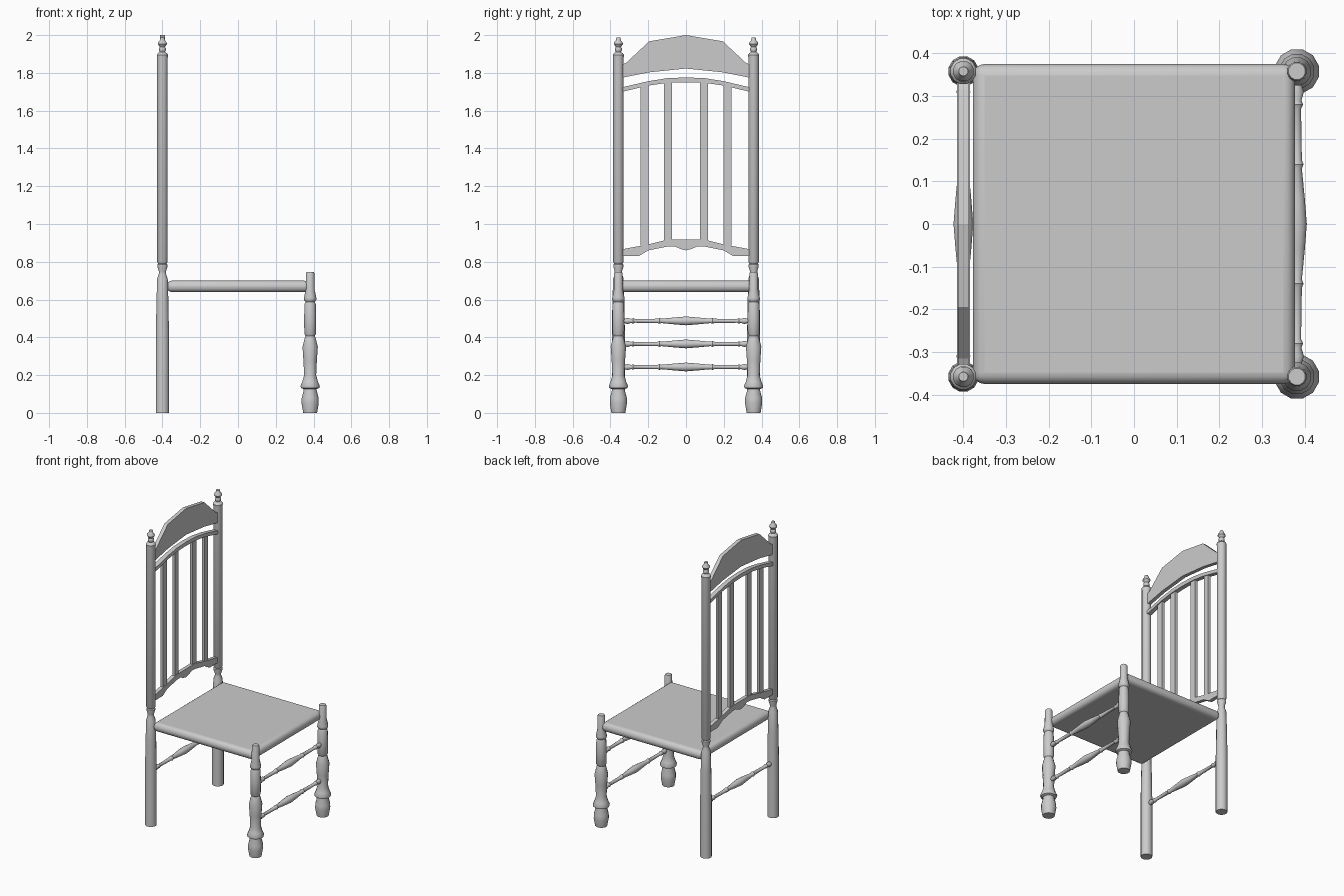
import bpy, bmesh, math
from mathutils import Vector, Matrix

if "Cube" in bpy.data.objects:
    bpy.data.objects.remove(bpy.data.objects["Cube"])


def finish(name, bm, smooth=None):
    bmesh.ops.recalc_face_normals(bm, faces=bm.faces)
    me = bpy.data.meshes.new(name)
    bm.to_mesh(me)
    bm.free()
    ob = bpy.data.objects.new(name, me)
    bpy.context.collection.objects.link(ob)
    if smooth:
        bpy.ops.object.select_all(action='DESELECT')
        ob.select_set(True)
        bpy.context.view_layer.objects.active = ob
        bpy.ops.object.shade_smooth_by_angle(angle=math.radians(smooth))
    return ob


def turned(name, profile, loc, along_y=False, sides=12):
    """Lathe a list of (height, radius) pairs."""
    bm = bmesh.new()
    rings = []
    for h, r in profile:
        ring = []
        for i in range(sides):
            a = 2 * math.pi * (i + 0.5) / sides
            ring.append(bm.verts.new((r * math.cos(a), r * math.sin(a), h)))
        rings.append(ring)
    for a, b in zip(rings, rings[1:]):
        for i in range(sides):
            j = (i + 1) % sides
            bm.faces.new((a[i], a[j], b[j], b[i]))
    bm.faces.new(rings[0])
    bm.faces.new(rings[-1])
    m = Matrix.Translation(loc)
    if along_y:
        m = m @ Matrix.Rotation(math.radians(90), 4, 'X')
    bm.transform(m)
    return finish(name, bm, 40)


def board(name, top, bottom, x, depth):
    """Cut-out board in the YZ plane; half outlines run from centre outward."""
    def full(half):
        return [(-y, z) for y, z in reversed(half) if y > 0] + list(half)
    outline = full(top) + full(bottom)[::-1]
    bm = bmesh.new()
    face = bm.faces.new([bm.verts.new((x - depth / 2, y, z)) for y, z in outline])
    ext = bmesh.ops.extrude_face_region(bm, geom=[face], use_keep_orig=True)
    moved = [v for v in ext['geom'] if isinstance(v, bmesh.types.BMVert)]
    bmesh.ops.translate(bm, verts=moved, vec=(depth, 0, 0))
    return finish(name, bm)


def box(name, centre, size):
    bm = bmesh.new()
    bmesh.ops.create_cube(bm, size=1)
    bm.transform(Matrix.Translation(centre) @ Matrix.Diagonal(Vector((*size, 1))))
    return finish(name, bm)


BACK, FRONT, SIDE = -0.40, 0.382, 0.358

# Turned legs and back posts
back_post = [(0, .036), (.40, .036), (.58, .033), (.71, .029), (.735, .020), (.75, .020),
             (.775, .028), (.785, .028), (.79, .023), (.80, .029), (1.88, .029),
             (1.895, .031), (1.905, .024), (1.91, .014), (1.92, .019), (1.93, .019),
             (1.937, .014), (1.953, .025), (1.962, .023), (1.972, .014), (1.987, .011)]
front_leg = [(0, .038), (.05, .047), (.08, .046), (.118, .036), (.126, .036), (.132, .050),
             (.142, .053), (.165, .043), (.20, .033), (.28, .037), (.35, .042), (.40, .029),
             (.408, .026), (.418, .032), (.50, .033), (.575, .031), (.588, .026),
             (.598, .034), (.608, .034), (.65, .025), (.74, .023), (.747, .020)]
for side, y in (("left", SIDE), ("right", -SIDE)):
    turned("back_post_" + side, back_post, (BACK, y, 0))
    turned("front_leg_" + side, front_leg, (FRONT, y, 0))

# Turned stretchers: two in front, one at the back
half = [(0, .024), (.06, .019), (.13, .012), (.14, .016), (.15, .012), (.27, .010),
        (.28, .015), (.29, .011), (.31, .017), (.325, .012), (.345, .010)]
stretcher = [(-h, r) for h, r in reversed(half[1:])] + half
for name, x, z in (("front_stretcher_upper", FRONT, .487), ("front_stretcher_lower", FRONT, .243),
                   ("back_stretcher", BACK, .365)):
    turned(name, stretcher, (x, 0, z), along_y=True)

# Seat with rolled edges
seat = box("seat", (0, 0, .67), (.755, .75, .06))
bevel = seat.modifiers.new("rolled_edge", 'BEVEL')
bevel.width = .027
bevel.segments = 4
bpy.context.view_layer.objects.active = seat
seat.select_set(True)
bpy.ops.object.shade_smooth_by_angle(angle=math.radians(40))
seat.select_set(False)

# Back boards
board("crest_rail", [(0, 2.0), (.195, 1.967), (.315, 1.855), (.345, 1.84)],
      [(0, 1.823), (.195, 1.803), (.345, 1.773)], BACK, .025)
board("upper_rail", [(0, 1.776), (.1, 1.772), (.2, 1.756), (.345, 1.722)],
      [(0, 1.750), (.1, 1.747), (.2, 1.733), (.345, 1.698)], BACK, .03)
board("lower_rail", [(0, .917), (.1, .917), (.2, .892), (.345, .865)],
      [(0, .860), (.03, .868), (.06, .882), (.10, .880), (.20, .860), (.25, .830), (.345, .830)],
      BACK, .025)

# Vertical slats
for i, (y, top) in enumerate(((-.22, 1.735), (-.095, 1.755), (.095, 1.755), (.22, 1.735))):
    box("slat_%d" % (i + 1), (BACK, y, (top + .885) / 2), (.018, .042, top - .885))
